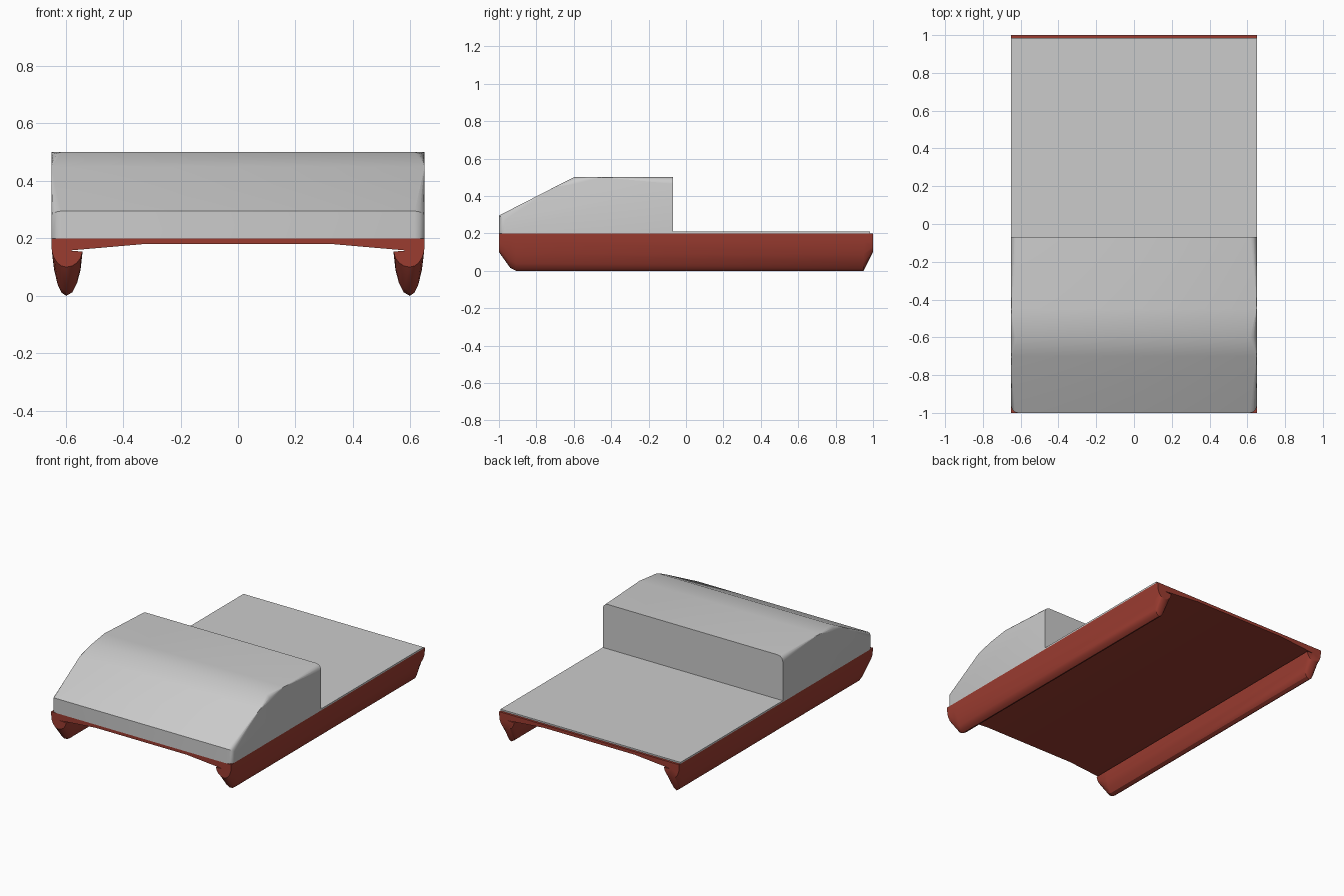
import bpy, bmesh

if "Cube" in bpy.data.objects:
    bpy.data.objects.remove(bpy.data.objects["Cube"])

red = bpy.data.materials.new("hull_red")
red.diffuse_color = (0.33, 0.045, 0.03, 1)
red.use_nodes = True
red.node_tree.nodes["Principled BSDF"].inputs["Base Color"].default_value = red.diffuse_color


def finish(name, bm, mat=None, angle=0.55):
    bmesh.ops.recalc_face_normals(bm, faces=bm.faces)
    me = bpy.data.meshes.new(name)
    bm.to_mesh(me)
    bm.free()
    ob = bpy.data.objects.new(name, me)
    bpy.context.collection.objects.link(ob)
    if mat:
        me.materials.append(mat)
    bpy.ops.object.select_all(action='DESELECT')
    ob.select_set(True)
    bpy.context.view_layer.objects.active = ob
    bpy.ops.object.shade_smooth_by_angle(angle=angle)
    return ob


def loft(sections):
    """Bridge a list of equal-length closed loops and cap both ends."""
    bm = bmesh.new()
    loops = [[bm.verts.new(p) for p in s] for s in sections]
    n = len(loops[0])
    for a, b in zip(loops, loops[1:]):
        for i in range(n):
            j = (i + 1) % n
            bm.faces.new((a[i], a[j], b[j], b[i]))
    bm.faces.new(loops[0])
    bm.faces.new(loops[-1])
    return bm


W = 0.65

# Cabin: side profile pulled across the width, rounded along its side edges
profile = [(-0.07, 0.2), (-1, 0.2), (-1, 0.295), (-0.7, 0.449),
           (-0.6, 0.5), (-0.45, 0.5), (-0.07, 0.5)]
bm = loft([[(x, y, z) for y, z in profile] for x in (-W, W)])
rim = []
for e in bm.edges:
    a, b = (v.co for v in e.verts)
    same_side = abs(a.x - b.x) < 1e-4
    bottom = max(a.z, b.z) < 0.201
    back = min(a.y, b.y) > -0.071
    if same_side and not bottom and not back:
        rim.append(e)
bmesh.ops.bevel(bm, geom=rim, offset=0.035, segments=3, profile=0.5,
                affect='EDGES', clamp_overlap=True)
finish("cabin", bm)

# Thin cargo deck behind the cabin
deck = [(-W, 0.2), (W, 0.2), (W, 0.21), (-W, 0.21)]
finish("deck", loft([[(x, y, z) for x, z in deck] for y in (-0.08, 0.985)]))

# Bridge plate joining the two pontoons
plate = [(-W, 0.2), (-0.595, 0.157), (-0.33, 0.18),
         (0.33, 0.18), (0.595, 0.157), (W, 0.2)]
finish("bridge_plate",
       loft([[(x, y, z) for x, z in plate] for y in (-1, 1)]), red, 0.1)

# Pontoons: keel section lofted lengthwise with raked ends
keel = [(0.65, 0.2), (0.648, 0.155), (0.64, 0.09), (0.628, 0.04),
        (0.615, 0.012), (0.598, 0.0), (0.577, 0.012), (0.56, 0.045),
        (0.548, 0.09), (0.541, 0.154), (0.595, 0.158)]
stations = [(-1, 0.5), (-0.94, 0.92), (-0.91, 1), (0.95, 1), (1, 0.5)]
for side, name in ((1, "right_pontoon"), (-1, "left_pontoon")):
    secs = [[(side * x, y, z if z > 0.15 else 0.154 - (0.154 - z) * (0.154 - 0.2 * (1 - k)) / 0.154)
             for x, z in keel] for y, k in stations]
    finish(name, loft(secs), red)
